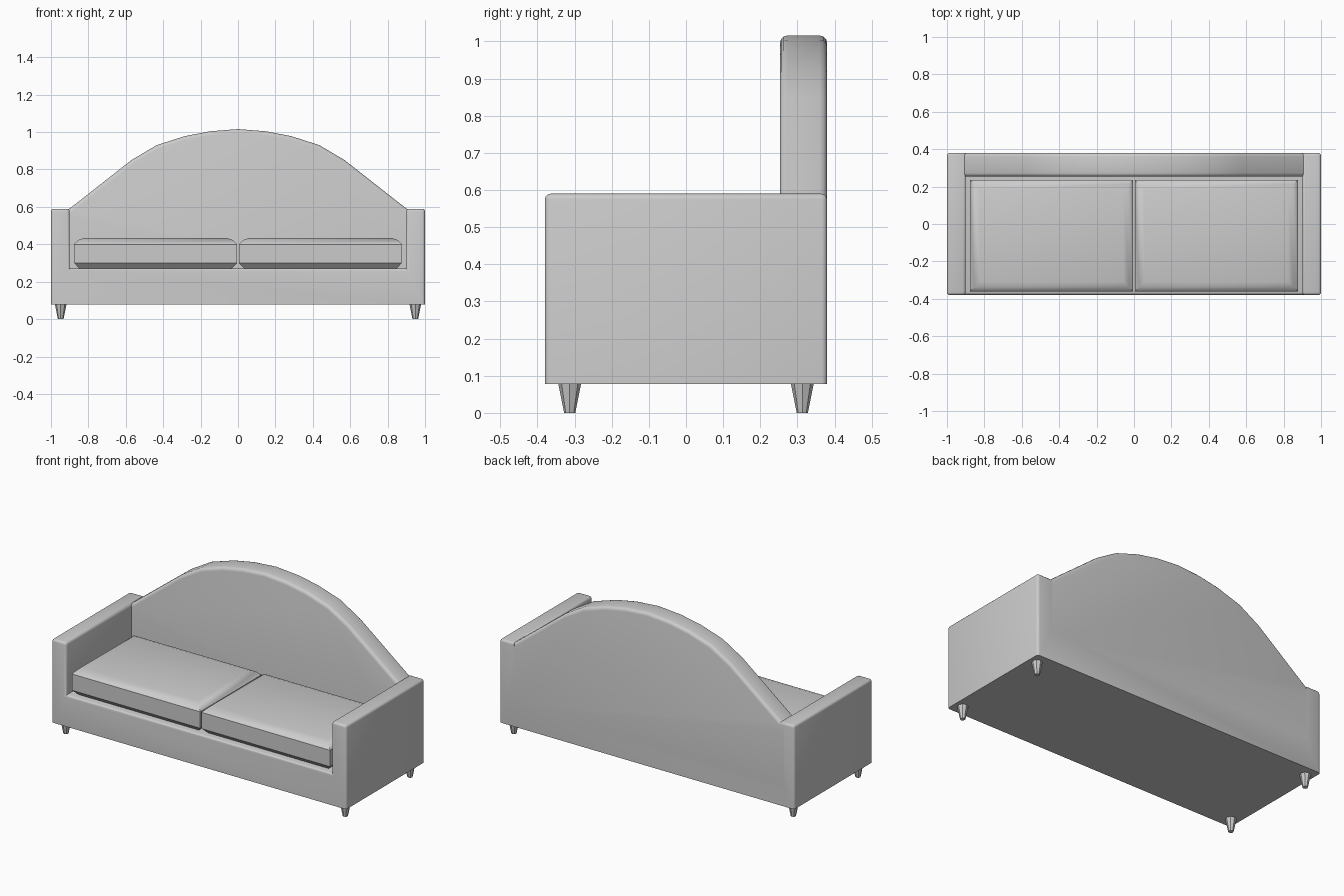
import bpy, bmesh
from mathutils import Vector

if "Cube" in bpy.data.objects:
    bpy.data.objects.remove(bpy.data.objects["Cube"])


def finish(name, bm, angle=0.6):
    bmesh.ops.recalc_face_normals(bm, faces=bm.faces)
    mesh = bpy.data.meshes.new(name)
    bm.to_mesh(mesh)
    bm.free()
    ob = bpy.data.objects.new(name, mesh)
    bpy.context.collection.objects.link(ob)
    bpy.ops.object.select_all(action='DESELECT')
    ob.select_set(True)
    bpy.context.view_layer.objects.active = ob
    bpy.ops.object.shade_smooth_by_angle(angle=angle)
    return ob


def extruded(name, profile, y0, y1, width, pick):
    """Extrude an x-z profile along y and round the edges chosen by pick(mid, length vector)."""
    bm = bmesh.new()
    face = bm.faces.new([bm.verts.new((x, y0, z)) for x, z in profile])
    ext = bmesh.ops.extrude_face_region(bm, geom=[face])
    moved = [v for v in ext['geom'] if isinstance(v, bmesh.types.BMVert)]
    bmesh.ops.translate(bm, verts=moved, vec=(0, y1 - y0, 0))
    bmesh.ops.recalc_face_normals(bm, faces=bm.faces)
    edges = [e for e in bm.edges
             if pick((e.verts[0].co + e.verts[1].co) / 2, e.verts[1].co - e.verts[0].co)]
    bmesh.ops.bevel(bm, geom=edges, offset=width, segments=3, profile=0.5,
                    affect='EDGES', clamp_overlap=True)
    return finish(name, bm)


def mirrored(half):
    return half + [(-x, z) for x, z in reversed(half) if x != 0]


# Base and arms as one U-shaped block
def frame_edges(m, d):
    if m.z < 0.1:
        return False
    along_y = abs(d.y) > 0.1
    if along_y:
        return m.z > 0.5
    return m.y < 0 or abs(m.x) > 0.94


frame = mirrored([(-1, 0.078), (-1, 0.59), (-0.9, 0.59), (-0.9, 0.27)])
extruded("base_and_arms", frame, -0.38, 0.38, 0.015, frame_edges)

# Arched backrest
arch = mirrored([(-0.93, 0.2), (-0.93, 0.572), (-0.895, 0.595), (-0.57, 0.85), (-0.435, 0.93),
                 (-0.285, 0.978), (-0.15, 1.004), (0, 1.016)])
extruded("backrest", arch, 0.253, 0.38, 0.02,
         lambda m, d: m.z > 0.575 and abs(d.y) < 0.01)


# Seat cushions: stacked rectangular rings with chamfered top and bottom
def cushion(name, x0, x1, y0=-0.36, y1=0.235):
    bm = bmesh.new()
    rings = []
    for z, i in ((0.268, 0.03), (0.3, 0), (0.40, 0), (0.423, 0.022), (0.433, 0.052)):
        rings.append([bm.verts.new((x, y, z)) for x, y in
                      ((x0 + i, y0 + i), (x1 - i, y0 + i), (x1 - i, y1 - i), (x0 + i, y1 - i))])
    for a, b in zip(rings, rings[1:]):
        for k in range(4):
            n = (k + 1) % 4
            bm.faces.new((a[k], a[n], b[n], b[k]))
    bm.faces.new(rings[0])
    bm.faces.new(rings[-1])
    finish(name, bm)


cushion("left_seat_cushion", -0.876, -0.005)
cushion("right_seat_cushion", 0.005, 0.876)

# Tapered feet
for sx, side in ((-1, "left"), (1, "right")):
    for sy, end in ((-1, "front"), (1, "back")):
        bm = bmesh.new()
        bmesh.ops.create_cone(bm, cap_ends=True, segments=8, radius1=0.015, radius2=0.031, depth=0.08)
        bmesh.ops.translate(bm, verts=bm.verts, vec=Vector((sx * 0.948, sy * 0.313, 0.04)))
        finish(f"{end}_{side}_leg", bm)
